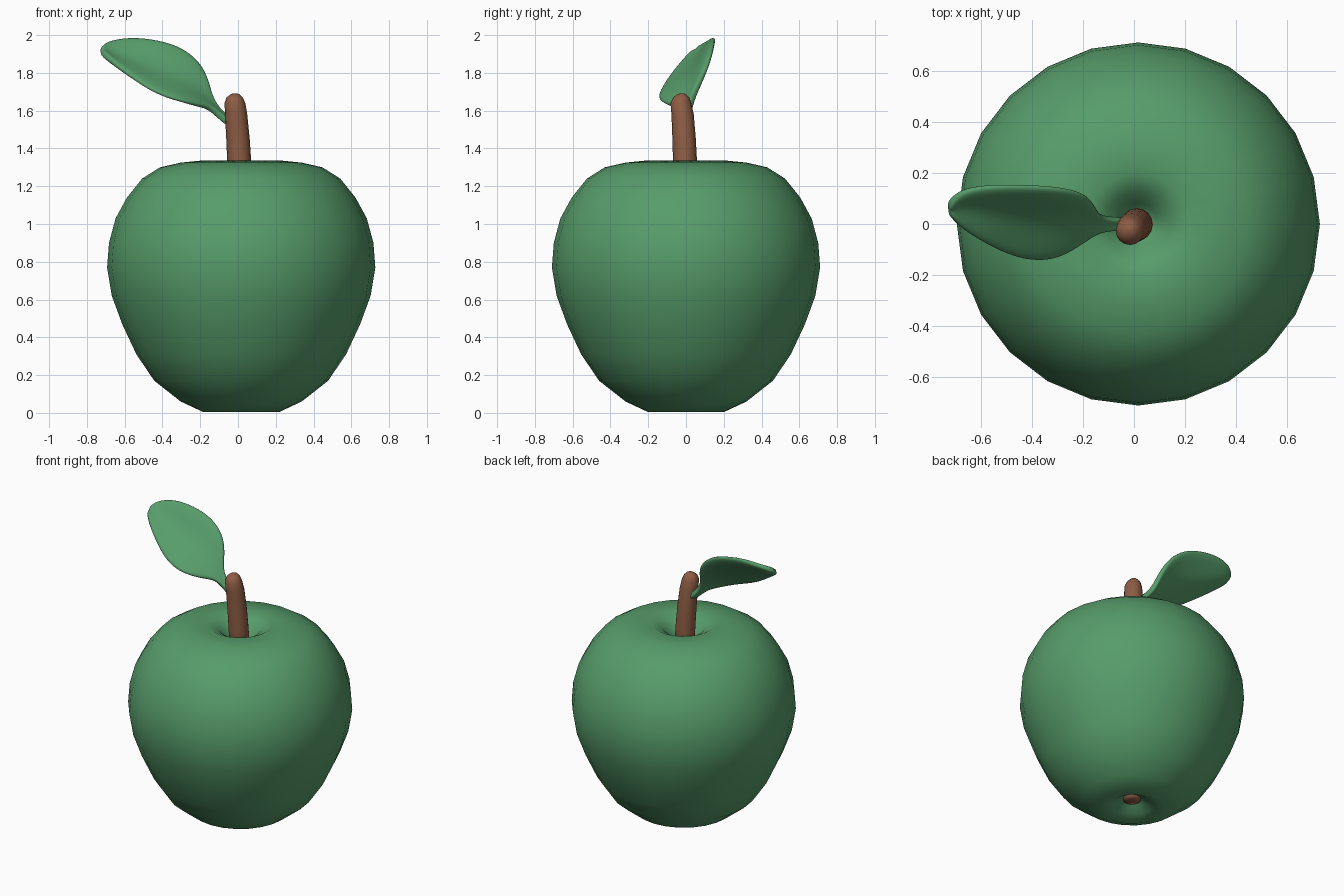
import bpy, bmesh, math
from mathutils import Vector

if "Cube" in bpy.data.objects:
    bpy.data.objects.remove(bpy.data.objects["Cube"])


def material(name, rgb):
    m = bpy.data.materials.new(name)
    m.diffuse_color = (*rgb, 1)
    m.use_nodes = True
    m.node_tree.nodes["Principled BSDF"].inputs["Base Color"].default_value = m.diffuse_color
    return m


GREEN = material("leaf green", (0.095, 0.335, 0.145))
BROWN = material("bark brown", (0.27, 0.11, 0.058))


def make(name, bm, mat):
    bmesh.ops.recalc_face_normals(bm, faces=bm.faces)
    me = bpy.data.meshes.new(name)
    bm.to_mesh(me)
    bm.free()
    for p in me.polygons:
        p.use_smooth = True
    me.materials.append(mat)
    ob = bpy.data.objects.new(name, me)
    bpy.context.collection.objects.link(ob)
    return ob


def tube(name, rings, sides, mat):
    """Skin circular rings given as (x, y, z, radius), capped at both ends."""
    bm = bmesh.new()
    loops = []
    for x, y, z, r in rings:
        loops.append([bm.verts.new((x + r * math.cos(2 * math.pi * i / sides),
                                    y + r * math.sin(2 * math.pi * i / sides), z))
                      for i in range(sides)])
    for a, b in zip(loops, loops[1:]):
        for i in range(sides):
            j = (i + 1) % sides
            bm.faces.new((a[i], a[j], b[j], b[i]))
    bm.faces.new(loops[0])
    bm.faces.new(loops[-1])
    return make(name, bm, mat)


# Apple body: lathe with a dimple at the top and bottom
profile = [(0.03, 0.09), (0.07, 0.06), (0.13, 0.025), (0.20, 0.004), (0.32, 0.06),
           (0.46, 0.17), (0.555, 0.31), (0.63, 0.47), (0.685, 0.62), (0.71, 0.77),
           (0.70, 0.90), (0.665, 1.03), (0.605, 1.14), (0.525, 1.24), (0.43, 1.30),
           (0.32, 1.325), (0.20, 1.337), (0.13, 1.30), (0.08, 1.24), (0.03, 1.18)]
tube("apple_body", [(0.017, 0, z, r) for r, z in profile], 24, GREEN)

# Stem: slightly leaning, rounded tip
tube("stem", [(0.012, 0, 1.15, 0.064), (0.008, -0.004, 1.30, 0.064),
              (0.0, -0.01, 1.45, 0.062), (-0.010, -0.018, 1.58, 0.059),
              (-0.016, -0.027, 1.64, 0.055), (-0.018, -0.025, 1.67, 0.043),
              (-0.016, -0.022, 1.688, 0.022), (-0.016, -0.02, 1.692, 0.006)], 16, BROWN)

# Brown spot in the bottom dimple
tube("blossom_end", [(0.017, 0, 0.055, 0.02), (0.017, 0, 0.06, 0.055),
                     (0.017, 0, 0.09, 0.06)], 16, BROWN)

# Leaf: loft between the back and front edges, then thicken and smooth
back = [(-0.03, 0.022, 1.54), (-0.09, 0.022, 1.59), (-0.14, 0.035, 1.66),
        (-0.155, 0.08, 1.76), (-0.20, 0.125, 1.86), (-0.30, 0.145, 1.94),
        (-0.42, 0.152, 1.975), (-0.55, 0.153, 1.99), (-0.66, 0.14, 1.975),
        (-0.715, 0.10, 1.95), (-0.725, 0.065, 1.93)]
front = [(-0.03, -0.025, 1.515), (-0.09, -0.025, 1.565), (-0.15, -0.035, 1.615),
         (-0.20, -0.075, 1.622), (-0.29, -0.135, 1.645), (-0.38, -0.148, 1.67),
         (-0.47, -0.132, 1.71), (-0.57, -0.085, 1.78), (-0.65, -0.035, 1.84),
         (-0.70, 0.005, 1.885), (-0.72, 0.035, 1.91)]
bm = bmesh.new()
rows = []
for k, (b, f) in enumerate(zip(back, front)):
    b, f = Vector(b), Vector(f)
    row = []
    for t in (0, 0.25, 0.5, 0.75, 1):
        fold = 0.10 * (b - f).length * (1 - abs(2 * t - 1))
        row.append(bm.verts.new(b.lerp(f, t) + fold * Vector((0, 0.7, -0.7))))
    rows.append(row)
for a, b in zip(rows, rows[1:]):
    for i in range(4):
        bm.faces.new((a[i], a[i + 1], b[i + 1], b[i]))
leaf = make("leaf", bm, GREEN)
sol = leaf.modifiers.new("thickness", "SOLIDIFY")
sol.thickness = 0.035
sol.offset = 0
sub = leaf.modifiers.new("smooth", "SUBSURF")
sub.levels = sub.render_levels = 2
